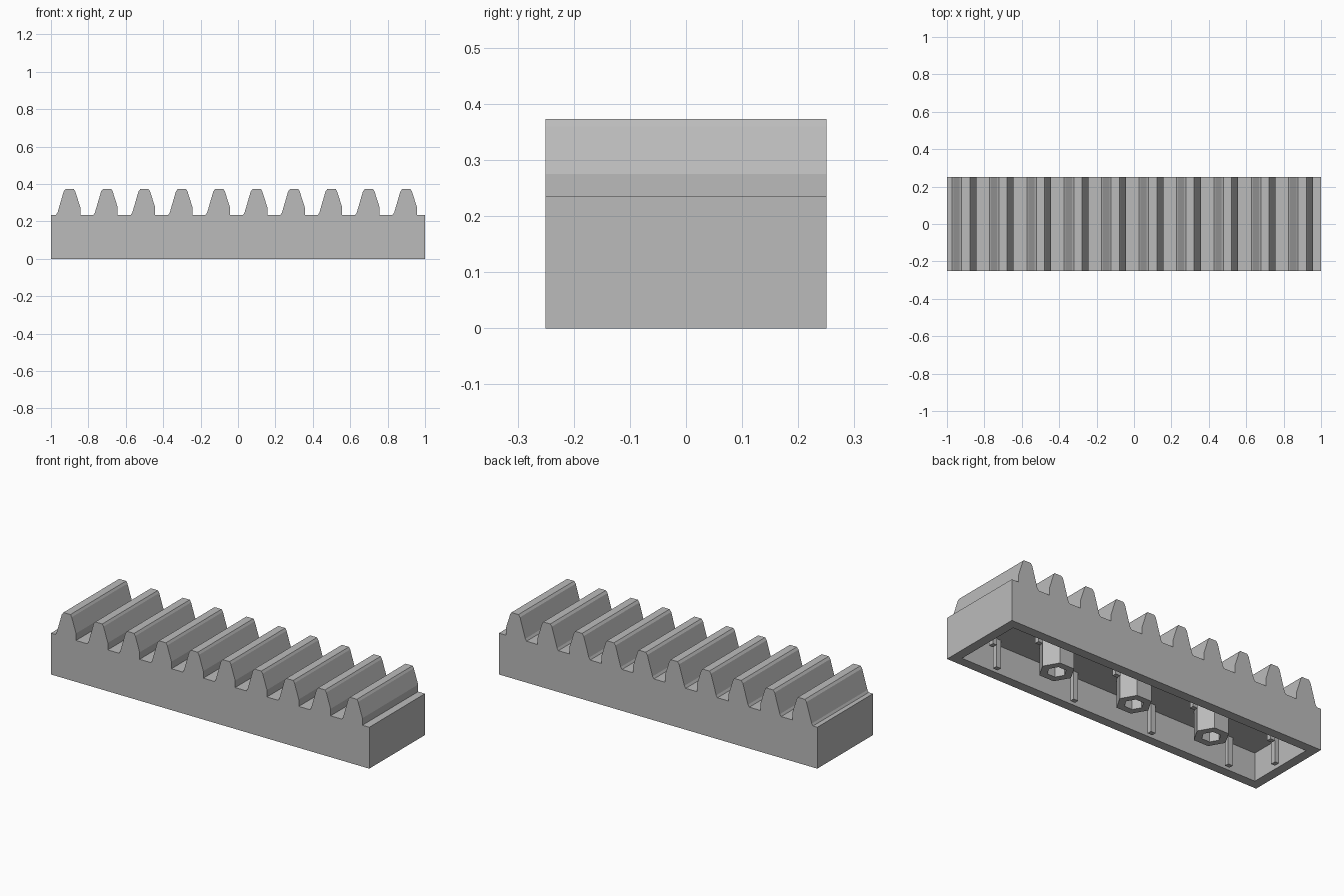
import bpy
import bmesh
import math

cube = bpy.data.objects.get("Cube")
if cube:
    bpy.data.objects.remove(cube, do_unlink=True)

# Single grey plastic
GREY = (0.5, 0.5, 0.5, 1.0)
plastic = bpy.data.materials.new("grey_plastic")
plastic.use_nodes = True
plastic.diffuse_color = GREY
plastic.node_tree.nodes["Principled BSDF"].inputs["Base Color"].default_value = GREY

LENGTH, WIDTH, WALL = 2.0, 0.5, 0.075
DECK, CEILING = 0.235, 0.16
PITCH = 0.2


def finish(name, bm):
    bmesh.ops.recalc_face_normals(bm, faces=bm.faces)
    mesh = bpy.data.meshes.new(name)
    bm.to_mesh(mesh)
    bm.free()
    mesh.materials.append(plastic)
    obj = bpy.data.objects.new(name, mesh)
    bpy.context.collection.objects.link(obj)
    return obj


def box(name, center, size):
    bm = bmesh.new()
    bmesh.ops.create_cube(bm, size=1)
    for v in bm.verts:
        v.co = [c + p * s for c, p, s in zip(center, v.co, size)]
    return finish(name, bm)


# Rack body: toothed outline swept across the width
tooth = [(-0.073, DECK), (-0.065, 0.247), (-0.032, 0.36), (-0.022, 0.373),
         (0.022, 0.373), (0.03, 0.36), (0.057, 0.275), (0.057, DECK)]
outline = [(-1, 0), (-1, DECK)]
for i in range(10):
    outline += [(-0.9 + PITCH * i + x, z) for x, z in tooth]
outline += [(1, DECK), (1, 0)]

bm = bmesh.new()
side = bm.faces.new([bm.verts.new((x, -WIDTH / 2, z)) for x, z in outline])
sweep = bmesh.ops.extrude_face_region(bm, geom=[side], use_keep_orig=True)
for v in sweep["geom"]:
    if isinstance(v, bmesh.types.BMVert):
        v.co.y = WIDTH / 2

# Hollow underside: inset the bottom face and push it up
bmesh.ops.recalc_face_normals(bm, faces=bm.faces)
bottom = next(f for f in bm.faces if f.normal.z < -0.9 and f.calc_center_median().z < 0.01)
bmesh.ops.inset_region(bm, faces=[bottom], thickness=WALL)
pocket = bmesh.ops.extrude_face_region(bm, geom=[bottom])
bmesh.ops.translate(bm, vec=(0, 0, CEILING),
                    verts=[v for v in pocket["geom"] if isinstance(v, bmesh.types.BMVert)])
if bottom.is_valid:
    bm.faces.remove(bottom)
finish("rack_body", bm)

# Hollow six-sided posts under the deck
for label, px in (("right", -0.5), ("middle", 0), ("left", 0.5)):
    bm = bmesh.new()
    rings = []
    for radius, z in ((0.092, CEILING), (0.092, 0), (0.05, 0), (0.05, CEILING)):
        rings.append([bm.verts.new((px + radius * math.cos(a), radius * math.sin(a), z))
                      for a in (k * math.pi / 3 for k in range(6))])
    for r in range(4):
        lower, upper = rings[r], rings[(r + 1) % 4]
        for k in range(6):
            n = (k + 1) % 6
            bm.faces.new((lower[k], lower[n], upper[n], upper[k]))
    finish(label + "_post", bm)

# Small vertical ribs on the inner walls
RIB, DEPTH = 0.03, 0.025
for sy, face in ((-1, "front"), (1, "back")):
    y = sy * (WIDTH / 2 - WALL - DEPTH / 2)
    for i in range(4):
        box(f"{face}_rib_{i + 1}", (-0.75 + 0.5 * i, y, CEILING / 2), (RIB, DEPTH, CEILING))
for sx, face in ((-1, "right"), (1, "left")):
    x = sx * (LENGTH / 2 - WALL - DEPTH / 2)
    box(face + "_end_rib", (x, 0, CEILING / 2), (DEPTH, RIB, CEILING))
